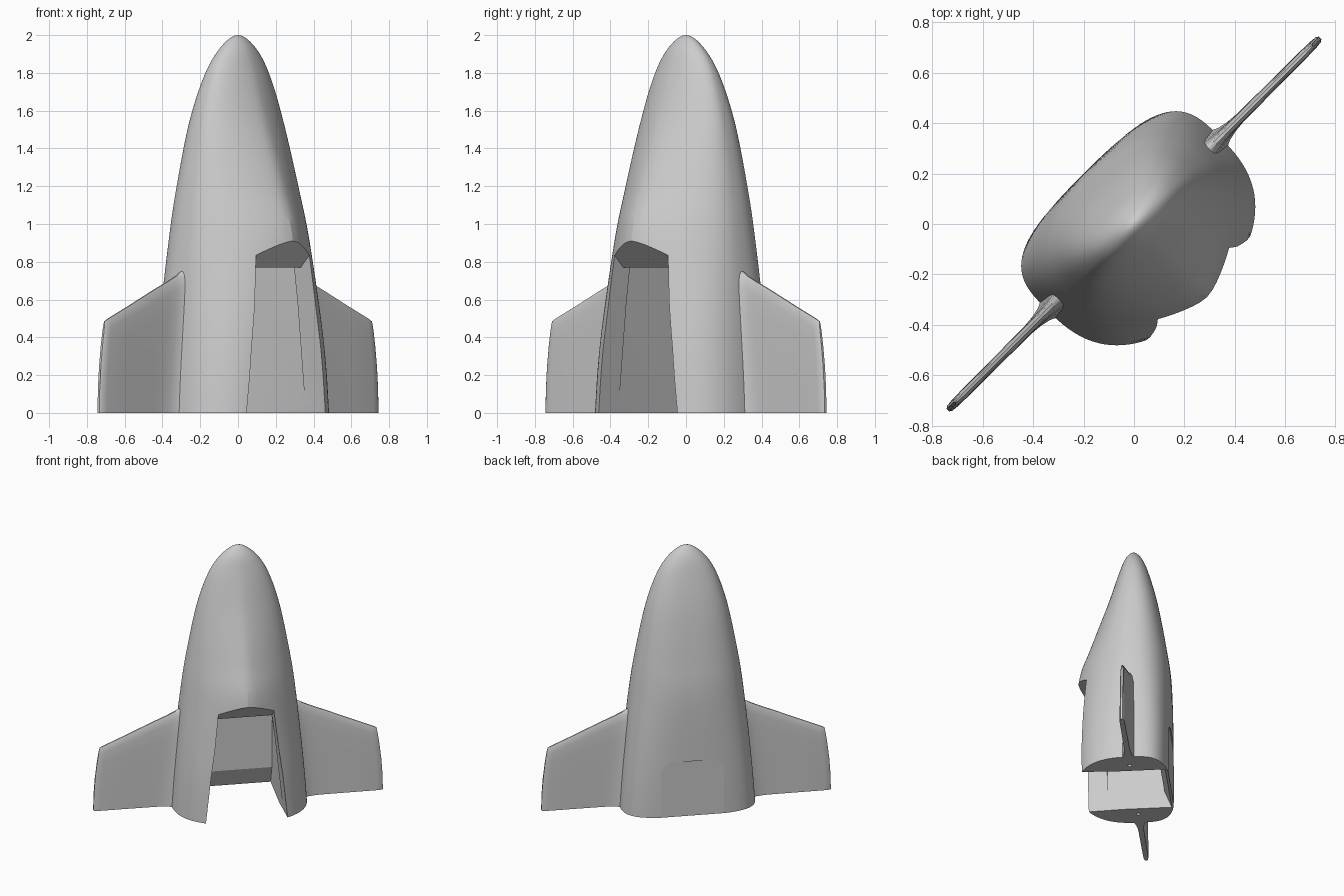
import bpy, bmesh, math
from mathutils import Vector

cube = bpy.data.objects.get("Cube")
if cube:
    bpy.data.objects.remove(cube, do_unlink=True)

hull_grey = bpy.data.materials.new("hull grey")
hull_grey.use_nodes = True
GREY = (0.6, 0.6, 0.6, 1)
hull_grey.diffuse_color = GREY
hull_grey.node_tree.nodes["Principled BSDF"].inputs["Base Color"].default_value = GREY


def place(span, belly, z):
    """Span runs along the wings, belly points out of the open bay."""
    return Vector(((span + belly) * math.sqrt(0.5), (span - belly) * math.sqrt(0.5), z))


def make(name, rings):
    """Skin a list of equal closed rings of points and cap both ends."""
    bm = bmesh.new()
    loops = [[bm.verts.new(p) for p in ring] for ring in rings]
    n = len(rings[0])
    for a, b in zip(loops, loops[1:]):
        for i in range(n):
            j = (i + 1) % n
            bm.faces.new((a[i], a[j], b[j], b[i]))
    bm.faces.new(loops[0])
    bm.faces.new(loops[-1])
    bmesh.ops.remove_doubles(bm, verts=bm.verts, dist=1e-5)
    bmesh.ops.recalc_face_normals(bm, faces=bm.faces)
    mesh = bpy.data.meshes.new(name)
    bm.to_mesh(mesh)
    bm.free()
    obj = bpy.data.objects.new(name, mesh)
    bpy.context.collection.objects.link(obj)
    mesh.materials.append(hull_grey)
    return obj


def activate(obj):
    bpy.ops.object.select_all(action='DESELECT')
    obj.select_set(True)
    bpy.context.view_layer.objects.active = obj


def smooth(obj, degrees):
    activate(obj)
    bpy.ops.object.shade_smooth_by_angle(angle=math.radians(degrees))


def cut(obj, cutter):
    activate(obj)
    mod = obj.modifiers.new("cut", 'BOOLEAN')
    mod.operation, mod.solver, mod.object = 'DIFFERENCE', 'EXACT', cutter
    bpy.ops.object.modifier_apply(modifier=mod.name)
    bpy.data.objects.remove(cutter, do_unlink=True)


def spline(points, steps):
    """Catmull-Rom through all but the first and last point."""
    out = []
    for a, b, c, d in zip(points, points[1:], points[2:], points[3:]):
        for k in range(steps):
            t = k / steps
            out.append(0.5 * (2 * b + (c - a) * t + (2 * a - 5 * b + 4 * c - d) * t * t
                              + (3 * b - a - 3 * c + d) * t ** 3))
    return out + [points[-2]]


# Hull: height, half span, belly depth, back depth,
# belly roundness, back roundness, keel steepness
stations = [Vector(s) for s in (
    (-0.4, 0.5, 0.42, 0.275, 2.6, 3.4, 0.06), (0, 0.485, 0.42, 0.28, 2.6, 3.4, 0.06),
    (0.4, 0.455, 0.425, 0.283, 2.5, 3.1, 0.13), (0.9, 0.405, 0.412, 0.275, 2.3, 2.5, 0.33),
    (1.2, 0.36, 0.32, 0.238, 2.3, 2.5, 0.33), (1.55, 0.29, 0.195, 0.178, 2.2, 2.5, 0.25),
    (1.8, 0.205, 0.115, 0.115, 2.1, 2.3, 0.15), (1.94, 0.108, 0.063, 0.063, 2, 2, 0.05),
    (2, 0, 0, 0, 2, 2, 0), (1.94, -0.108, -0.063, -0.063, 2, 2, 0))]


def hull_ring(station, count=96):
    z, half, belly, back, belly_round, back_round, keel = station
    ring = []
    for i in range(count):
        a = math.tau * i / count
        c, s = math.cos(a), math.sin(a)
        n = belly_round if s >= 0 else back_round
        t = math.copysign(abs(c) ** (2 / n), c)
        d = abs(s) ** (2 / n)
        if s >= 0:  # rounded keel along the belly
            d *= belly * (1 - keel * (math.hypot(t, 0.08) - 0.08))
        else:
            d *= -back
        ring.append(place(half * t, d, z))
    return ring


hull = make("hull", [hull_ring(s) for s in spline(stations, 7)])

# Bay: a straight-sided cavity with a sloping foot on its rear wall
cavity = [(-0.27, -0.05), (-0.255, 0), (-0.2, 0.14), (-0.2, 0.77), (0.22, 0.77), (0.22, -0.05)]
cut(hull, make("cavity_cutter", [[place(u, b, z) for b, z in cavity] for u in (-0.28, 0.28)]))

# Doorway: narrow at the top, flared at the foot, with a sloping roof lip
doorway = [(0.1, -0.05), (0.1, 0.77), (0.27, 0.77), (0.6, 1.1), (0.6, -0.05)]


def doorway_half(belly, z):
    return 0.2 + (1 - min(z, 0.77) / 0.77) * (0.08 + 0.07 * max(0, belly - 0.22))


cut(hull, make("doorway_cutter", [[place(side * doorway_half(b, z), b, z) for b, z in doorway]
                                  for side in (-1, 1)]))

# Shallow arched door panel on the back
arch = [(-0.225, -0.05), (0.225, -0.05)]
for centre, start in ((0.125, 0), (-0.125, 90)):
    for k in range(7):
        a = math.radians(start + 15 * k)
        arch.append((centre + 0.1 * math.cos(a), 0.33 + 0.1 * math.sin(a)))
cut(hull, make("door_cutter", [[place(u, b, z) for u, z in arch] for b in (-0.4, -0.273)]))

# Small peg holes in the base
for side in (-1, 1):
    cut(hull, make("hole_cutter", [[place(side * 0.36 + 0.015 * math.cos(math.tau * k / 16),
                                          0.015 * math.sin(math.tau * k / 16), z)
                                    for k in range(16)] for z in (-0.05, 0.1)]))
smooth(hull, 19)

# Fins: span, top height, half thickness (flared into the hull at the root)
fin_stations = [(0.37, 0.79, 0.07), (0.4, 0.762, 0.048), (0.43, 0.742, 0.034),
                (0.47, 0.722, 0.025), (0.53, 0.695, 0.021), (0.64, 0.652, 0.02),
                (0.85, 0.565, 0.019), (1.0, 0.505, 0.018), (1.035, 0.49, 0.014),
                (1.045, 0.485, 0.007)]


def fin_ring(side, span, top, thick):
    half = [(1, 0), (1, 0.25), (1, 0.5), (0.95, 0.75), (0.85, 0.9), (0.6, 0.97), (0.25, 1)]
    outline = half + [(-w, h) for w, h in reversed(half)]
    ring = []
    for w, h in outline:
        tip = max(0, (span - 0.5) / 0.545)
        root = max(0, 1 - tip * 4) * 0.075 * (1 - h)  # follows the widening hull
        ring.append(place(side * (span + root - 0.045 * tip * h * h), w * thick, h * top))
    return ring


for side, name in ((1, "left_fin"), (-1, "right_fin")):
    smooth(make(name, [fin_ring(side, *s) for s in fin_stations]), 50)
